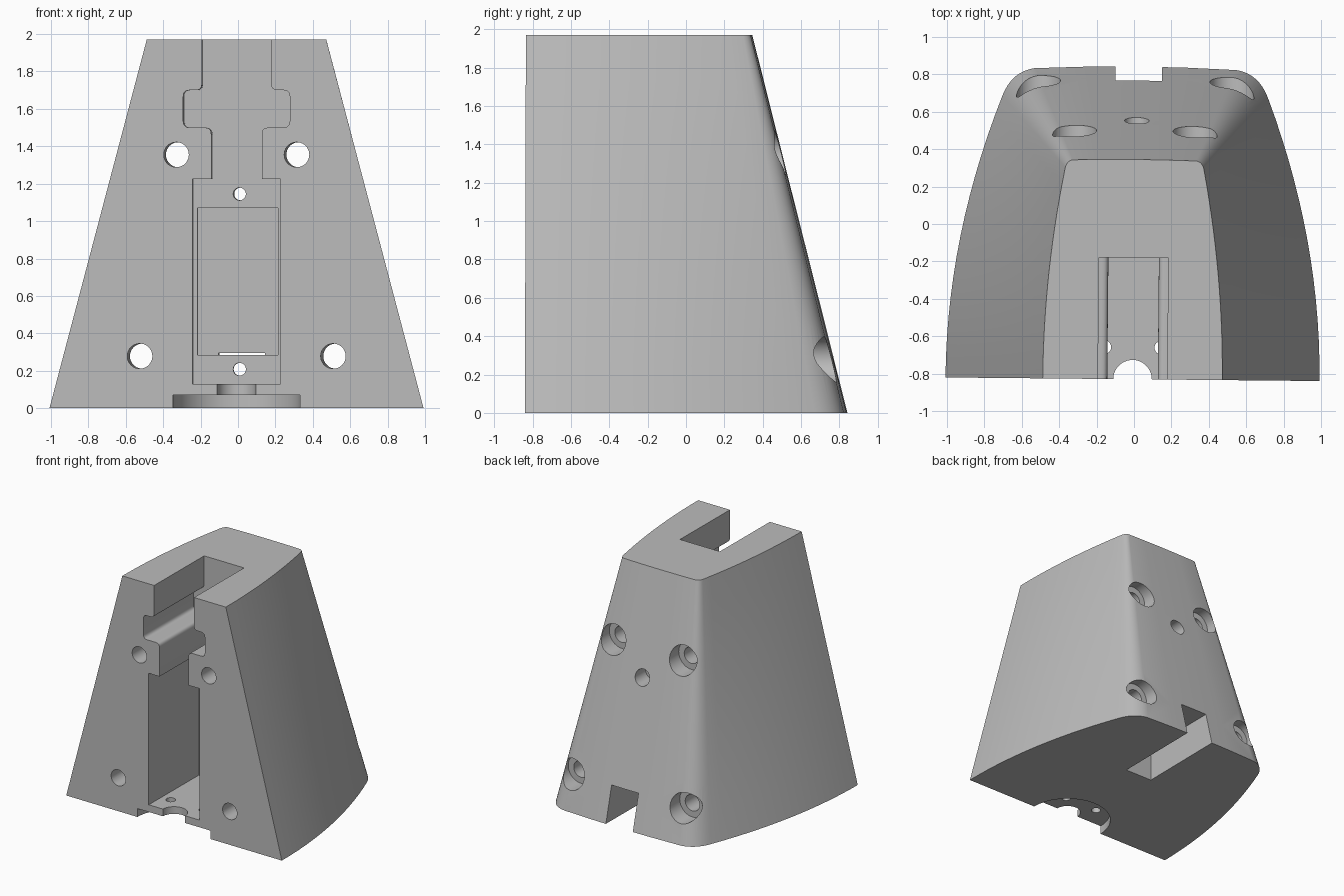
import bpy, bmesh, math
from mathutils import Matrix, Vector

cube = bpy.data.objects.get("Cube")
if cube:
    bpy.data.objects.remove(cube, do_unlink=True)

HEIGHT, FRONT = 1.97, -0.83

grey = bpy.data.materials.new("plain_grey")
grey.use_nodes = True
colour = (0.5, 0.5, 0.5, 1)
grey.diffuse_color = colour
grey.node_tree.nodes["Principled BSDF"].inputs["Base Color"].default_value = colour


def loft(name, rings):
    """Closed solid through a stack of matching point loops."""
    bm = bmesh.new()
    loops = [[bm.verts.new(p) for p in ring] for ring in rings]
    for low, high in zip(loops, loops[1:]):
        for i in range(len(low)):
            j = (i + 1) % len(low)
            bm.faces.new((low[i], low[j], high[j], high[i]))
    bm.faces.new(loops[0])
    bm.faces.new(loops[-1])
    bmesh.ops.recalc_face_normals(bm, faces=bm.faces)
    mesh = bpy.data.meshes.new(name)
    bm.to_mesh(mesh)
    bm.free()
    mesh.materials.append(grey)
    obj = bpy.data.objects.new(name, mesh)
    bpy.context.collection.objects.link(obj)
    return obj


def curve(a, b, c, steps):
    """Quadratic curve from a to c, pulled towards b."""
    a, b, c = Vector(a), Vector(b), Vector(c)
    return [a * (1 - t) ** 2 + b * 2 * t * (1 - t) + c * t * t
            for t in (i / steps for i in range(steps + 1))]


def outline(front_x, side, pull, back, mid_y):
    """Bowed flank, rounded rear corner and nearly flat rear, mirrored in x."""
    half = []
    for i in range(14):
        t = i / 14
        half.append(Vector((front_x + (side[0] - front_x) * t * t,
                            FRONT + (side[1] - FRONT) * t)))
    half += curve(side, pull, back, 8)
    half.append(Vector((back[0] / 2, (back[1] + mid_y * 3) / 4)))
    return half + [Vector((0, mid_y))] + [Vector((-p.x, p.y)) for p in reversed(half)]


# Tapered body
bottom = outline(1.0, (0.71, 0.68), (0.66, 0.81), (0.54, 0.828), 0.842)
top = outline(0.48, (0.37, 0.30), (0.36, 0.335), (0.33, 0.34), 0.345)
LAYERS = 8
body = loft("tapered_housing", [
    [(*p.lerp(q, k / LAYERS), HEIGHT * k / LAYERS) for p, q in zip(bottom, top)]
    for k in range(LAYERS + 1)])


def cut(cutter):
    cutter.hide_render = True
    mod = body.modifiers.new("cut", 'BOOLEAN')
    mod.operation = 'DIFFERENCE'
    mod.solver = 'EXACT'
    mod.object = cutter
    bpy.context.view_layer.objects.active = body
    bpy.ops.object.modifier_apply(modifier=mod.name)
    bpy.data.objects.remove(cutter, do_unlink=True)


def cut_y(points, y0, y1):
    cut(loft("cutter", [[(x, y, z) for x, z in points] for y in (y0, y1)]))


def cut_z(points, z0, z1):
    cut(loft("cutter", [[(x, y, z) for x, y in points] for z in (z0, z1)]))


def circle(x, y, r, n=40):
    return [(x + r * math.cos(math.tau * i / n), y + r * math.sin(math.tau * i / n))
            for i in range(n)]


def box(x0, x1, z0, z1):
    return [(x0, z0), (x1, z0), (x1, z1), (x0, z1)]


# Front channel: recess, neck, wide rounded bay and open top
half = [(0.235, 0.13, 0), (0.235, 1.225, 0), (0.135, 1.225, 0), (0.135, 1.5, 0.035),
        (0.285, 1.5, 0.035), (0.285, 1.7, 0.035), (0.185, 1.7, 0.035), (0.185, 2.2, 0)]
profile = []
for i, (x, z, r) in enumerate(half):
    p = Vector((x, z))
    if r:
        before, after = Vector(half[i - 1][:2]), Vector(half[i + 1][:2])
        profile += curve(p + (before - p).normalized() * r, p,
                         p + (after - p).normalized() * r, 5)
    else:
        profile.append(p)
profile += [Vector((-p.x, p.y)) for p in reversed(profile)]
cut_y(profile, -1.2, -0.18)

# Deep inner pocket and rear cable slot
cut_y(box(-0.215, 0.215, 0.285, 1.07), -0.5, 0.25)
cut_y(box(-0.107, 0.143, -0.2, 0.295), 0.08, 1.2)

# Round seat and shaft notch under the front
cut_z(circle(0, FRONT, 0.34, 64), -0.2, 0.07)
cut_z(circle(0, FRONT, 0.103), -0.1, 0.2)
for side in (-1, 1):
    cut_z(circle(side * 0.153, -0.66, 0.037, 24), -0.1, 0.2)

# Four bolt holes, counterbored from the rear
for x, z, seat in ((0.322, 1.355, 0.38), (0.517, 0.278, 0.64)):
    for side in (-1, 1):
        cut_y(circle(side * x, z, 0.067), -1.2, 1.2)
        cut_y(circle(side * x, z, 0.118), seat, 1.3)

# Centre screw holes
cut_y(circle(0.01, 1.145, 0.034, 24), -0.4, 1.2)
cut_y(circle(0.01, 1.145, 0.066, 32), 0.42, 1.3)
cut_y(circle(0.01, 0.208, 0.034, 24), -0.4, 0.3)

# Slight turn and smooth shading with crisp edges
body.data.transform(Matrix.Rotation(math.radians(-0.55), 4, 'Z'))
bpy.ops.object.select_all(action='DESELECT')
body.select_set(True)
bpy.context.view_layer.objects.active = body
bpy.ops.object.shade_smooth_by_angle(angle=math.radians(30))
